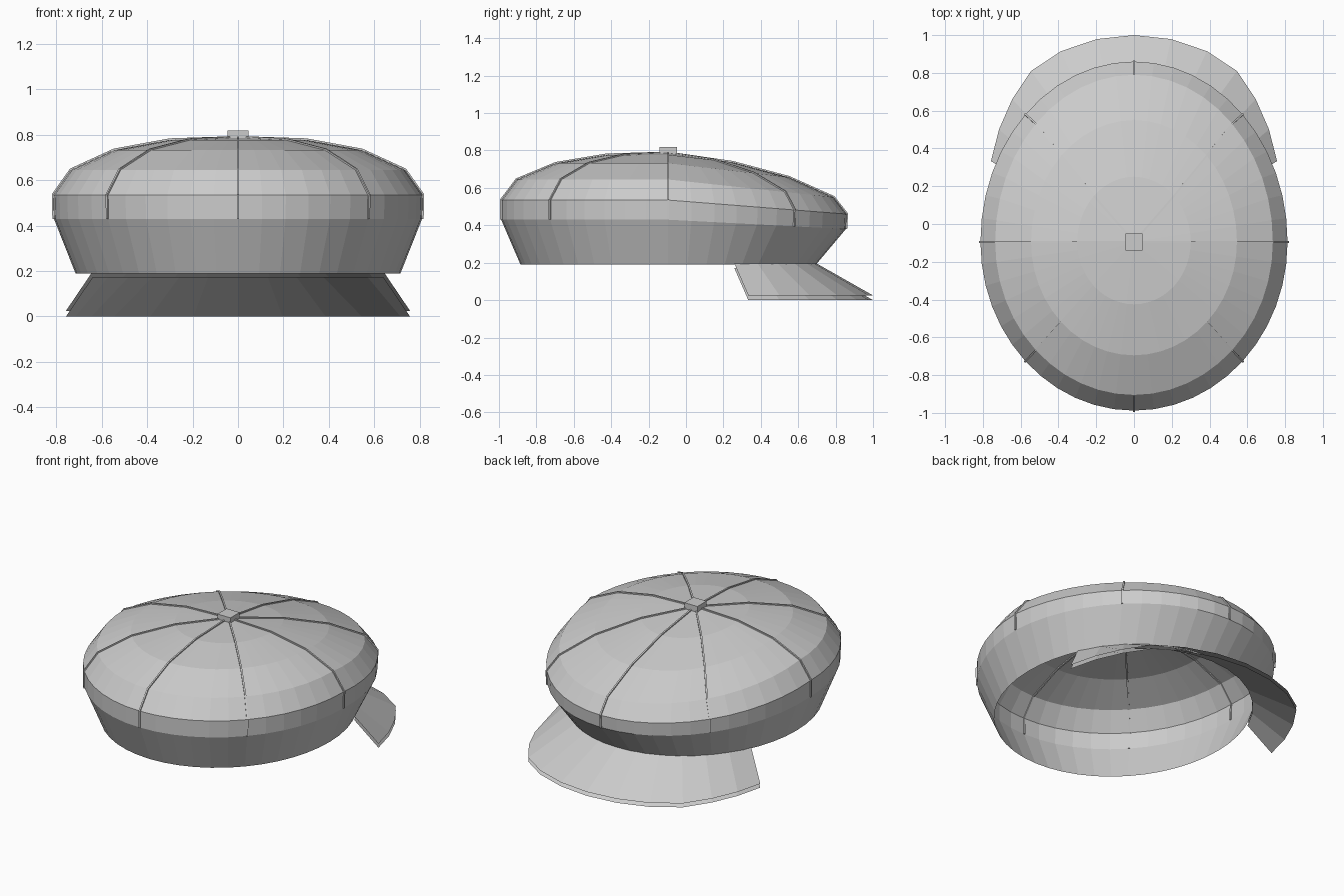
import bpy, math

if "Cube" in bpy.data.objects:
    bpy.data.objects.remove(bpy.data.objects["Cube"])

YC = -0.095          # centre of the crown along y
SEG = 48

grey = bpy.data.materials.new("soft grey cloth")
grey.diffuse_color = (0.6, 0.6, 0.6, 1)
grey.use_nodes = True
grey.node_tree.nodes["Principled BSDF"].inputs["Base Color"].default_value = grey.diffuse_color


def make(name, verts, faces):
    me = bpy.data.meshes.new(name)
    me.from_pydata(verts, [], faces)
    me.materials.append(grey)
    ob = bpy.data.objects.new(name, me)
    bpy.context.collection.objects.link(ob)
    return ob


# Crown rings: x radius, back radius, front radius, height, dip at the front
RINGS = [
    (0.715, 0.79, 0.79, 0.19, 0.0),
    (0.81, 0.893, 0.95, 0.43, 0.05),
    (0.813, 0.893, 0.955, 0.535, 0.075),
    (0.735, 0.81, 0.885, 0.645, 0.095),
    (0.545, 0.60, 0.645, 0.732, 0.075),
    (0.30, 0.33, 0.345, 0.777, 0.04),
]
TOP = 0.787


def ring_point(ring, a):
    rx, back, front, z, dip = ring
    s = math.sin(a)
    return (rx * math.cos(a), YC + (front if s > 0 else back) * s,
            z - dip * max(s, 0))


# Crown: open shell made of stacked rings closed by a fan
verts = [ring_point(r, 2 * math.pi * i / SEG) for r in RINGS for i in range(SEG)]
verts.append((0, YC, TOP))
faces = []
for k in range(len(RINGS) - 1):
    for i in range(SEG):
        j = (i + 1) % SEG
        faces.append((k * SEG + i, k * SEG + j, (k + 1) * SEG + j, (k + 1) * SEG + i))
base = (len(RINGS) - 1) * SEG
faces += [(base + i, base + (i + 1) % SEG, len(verts) - 1) for i in range(SEG)]
make("crown", verts, faces)

# Panel seams: thin square cords straddling the crown surface
HALF, PROUD = 0.005, 0.007
for n in range(8):
    a = n * math.pi / 4
    path = [ring_point(r, a) for r in RINGS[1:]] + [(0, YC, TOP)]
    d = (path[0][0], path[0][1] - YC)
    length = math.hypot(*d)
    ux, uy = d[0] / length, d[1] / length
    # outward normals in the radial plane, one per ring
    normals = [(1, 0), (0.92, 0.4), (0.6, 0.8), (0.3, 0.95), (0.12, 1), (0, 1)]
    v, f = [], []
    for (x, y, z), (nr, nz) in zip(path, normals):
        for side, out in ((-1, -1), (1, -1), (1, 1), (-1, 1)):
            v.append((x - uy * HALF * side + ux * nr * PROUD * out,
                      y + ux * HALF * side + uy * nr * PROUD * out,
                      z + nz * PROUD * out))
    for k in range(len(path) - 1):
        for c in range(4):
            e = (c + 1) % 4
            f.append((4 * k + c, 4 * k + e, 4 * k + 4 + e, 4 * k + 4 + c))
    f += [(3, 2, 1, 0), tuple(range(len(v) - 4, len(v)))]
    make(f"seam_{n + 1}", v, f)

# Button on top
bx, z0, z1 = 0.046, 0.78, 0.818
bv = [(x * bx, YC + y * bx, z) for z in (z0, z1)
      for x, y in ((-1, -1), (1, -1), (1, 1), (-1, 1))]
make("top_button", bv, [(3, 2, 1, 0), (4, 5, 6, 7)] +
     [(i, (i + 1) % 4, (i + 1) % 4 + 4, i + 4) for i in range(4)])

# Visor: two parallel sheets sloping out from the lower edge of the crown
half = [(0.757, 0.333), (0.715, 0.50), (0.645, 0.66), (0.545, 0.81),
        (0.386, 0.915), (0.196, 0.979), (0, 1.0)]
outer = half + [(-x, y) for x, y in half[-2::-1]]
N = len(outer)
start = math.radians(26.5)
for name, drop in (("visor_top", 0.0), ("visor_underside", 0.025)):
    v = []
    for i, (x, y) in enumerate(outer):
        a = start + (math.pi - 2 * start) * i / (N - 1)
        v.append((0.715 * math.cos(a), YC + 0.79 * math.sin(a), 0.198 - drop))
        v.append((x, y, 0.025 - drop))
    f = [(2 * i, 2 * i + 1, 2 * i + 3, 2 * i + 2) for i in range(N - 1)]
    make(name, v, f)
